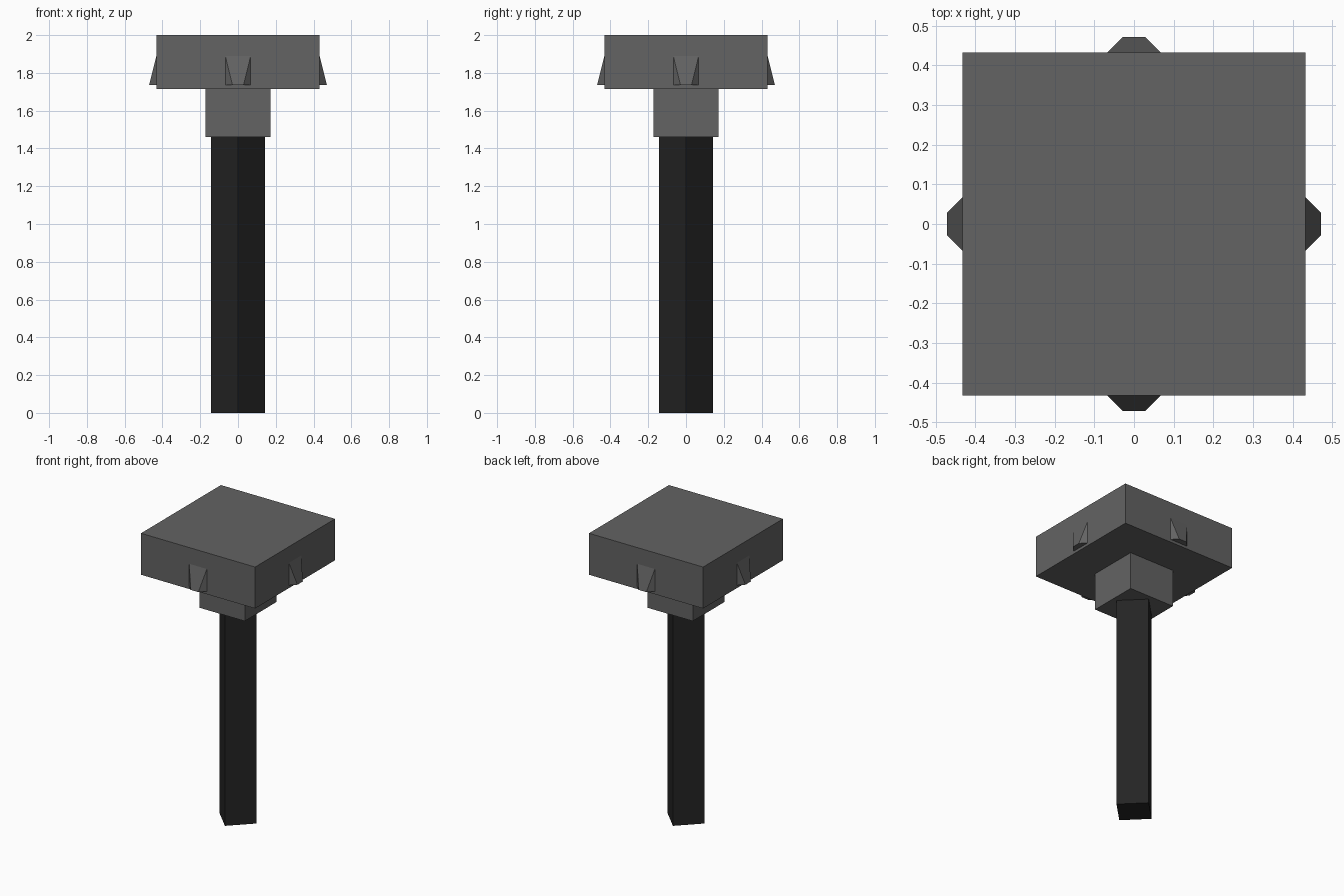
import bpy, bmesh, math
from mathutils import Matrix

if "Cube" in bpy.data.objects:
    bpy.data.objects.remove(bpy.data.objects["Cube"])


def material(name, value):
    m = bpy.data.materials.new(name)
    m.diffuse_color = (value, value, value, 1)
    m.use_nodes = True
    m.node_tree.nodes["Principled BSDF"].inputs["Base Color"].default_value = m.diffuse_color
    return m


grey = material("iron_grey", 0.125)
black = material("dark_handle", 0.018)


def finish(name, bm, mat):
    bmesh.ops.recalc_face_normals(bm, faces=bm.faces)
    me = bpy.data.meshes.new(name)
    bm.to_mesh(me)
    bm.free()
    me.materials.append(mat)
    ob = bpy.data.objects.new(name, me)
    bpy.context.collection.objects.link(ob)
    return ob


def block(name, half, z0, z1, mat, turn=0):
    bm = bmesh.new()
    bmesh.ops.create_cube(bm, size=1, matrix=(
        Matrix.Translation((0, 0, (z0 + z1) / 2))
        @ Matrix.Rotation(turn, 4, 'Z')
        @ Matrix.Diagonal((2 * half, 2 * half, z1 - z0, 1))))
    return finish(name, bm, mat)


# Handle: square bar turned 45 degrees, corners reach 0.142
block("handle", 0.142 / math.sqrt(2), 0, 1.46, black, math.pi / 4)
# Collar and head
block("collar", 0.1715, 1.46, 1.716, grey)
HEAD = 0.4325
block("head", HEAD, 1.716, 2.0, grey)

# Small wedge-shaped stud on the middle of each side, sloping out downward
for i, side in enumerate(("right", "back", "left", "front")):
    bm = bmesh.new()
    inner = HEAD - 0.01
    pts = [(inner, -0.067, 1.735), (HEAD, -0.067, 1.735), (0.471, -0.029, 1.735),
           (0.471, 0.029, 1.735), (HEAD, 0.067, 1.735), (inner, 0.067, 1.735),
           (inner, -0.067, 1.889), (HEAD, -0.067, 1.889),
           (HEAD, 0.067, 1.889), (inner, 0.067, 1.889)]
    for p in pts:
        bm.verts.new(p)
    bmesh.ops.convex_hull(bm, input=bm.verts[:])
    bmesh.ops.rotate(bm, verts=bm.verts[:], matrix=Matrix.Rotation(i * math.pi / 2, 3, 'Z'))
    finish("stud_" + side, bm, grey)
